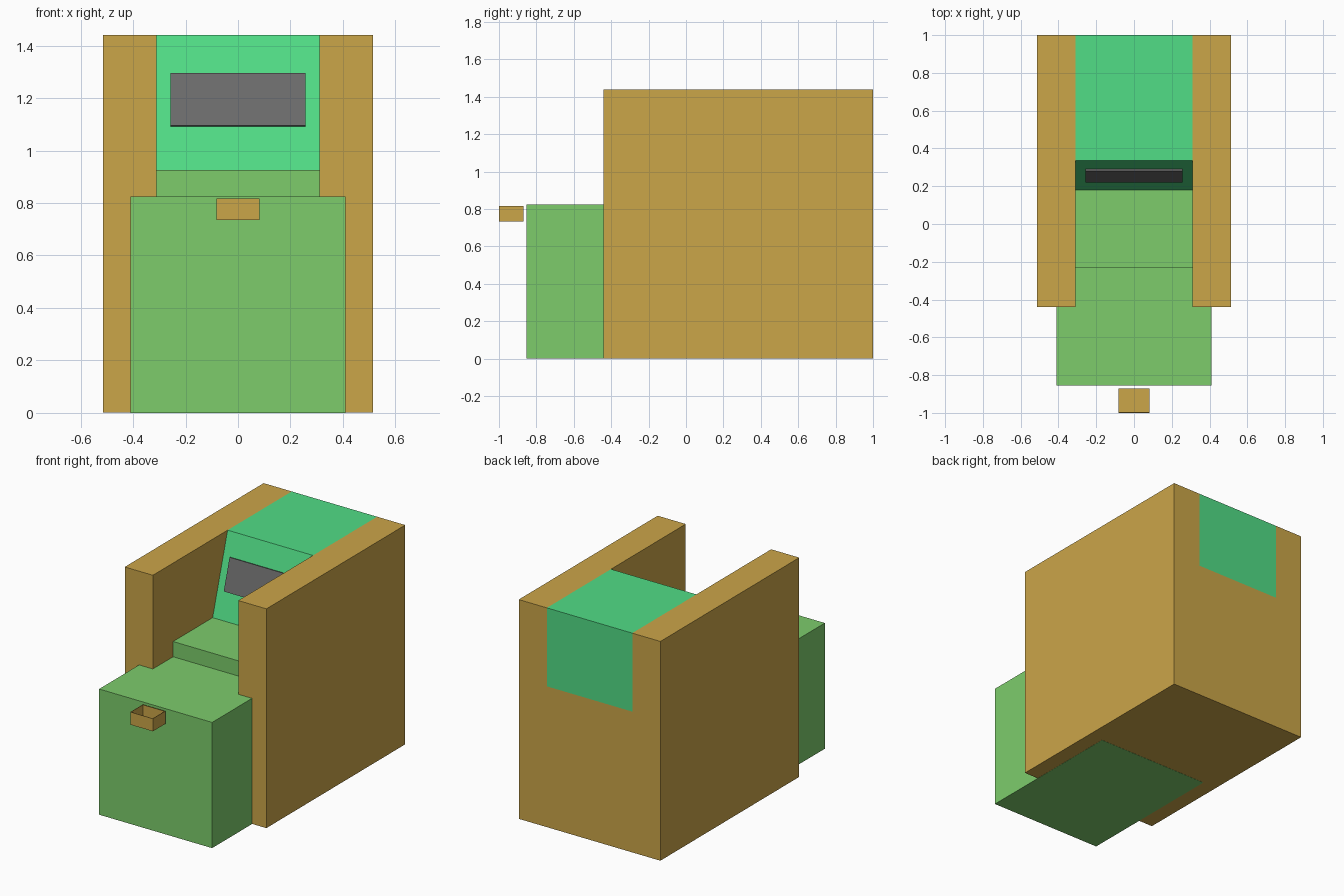
import bpy, bmesh
from math import atan2
from mathutils import Matrix, Vector

if "Cube" in bpy.data.objects:
    bpy.data.objects.remove(bpy.data.objects["Cube"])


def material(name, rgb):
    m = bpy.data.materials.new(name)
    m.diffuse_color = (*[(c / 255) ** 2.2 for c in rgb], 1)
    m.use_nodes = True
    m.node_tree.nodes["Principled BSDF"].inputs["Base Color"].default_value = m.diffuse_color
    return m


TAN = material("tan", (202, 164, 74))
GREEN = material("green", (124, 203, 107))
MINT = material("mint", (82, 220, 133))
DARK = material("dark_grey", (107, 107, 107))


def finish(name, bm, mat):
    bmesh.ops.recalc_face_normals(bm, faces=bm.faces)
    me = bpy.data.meshes.new(name)
    bm.to_mesh(me)
    bm.free()
    me.materials.append(mat)
    ob = bpy.data.objects.new(name, me)
    bpy.context.collection.objects.link(ob)
    return ob


def box(name, lo, hi, mat):
    lo, hi = Vector(lo), Vector(hi)
    bm = bmesh.new()
    bmesh.ops.create_cube(bm, size=1, matrix=Matrix.Translation((lo + hi) / 2)
                          @ Matrix.Diagonal((*(hi - lo), 1)))
    return finish(name, bm, mat)


def extrude_profile(name, yz, half_width, mat):
    bm = bmesh.new()
    face = bm.faces.new([bm.verts.new((-half_width, y, z)) for y, z in yz])
    ext = bmesh.ops.extrude_face_region(bm, geom=[face])["geom"]
    bmesh.ops.translate(bm, vec=(2 * half_width, 0, 0),
                        verts=[v for v in ext if isinstance(v, bmesh.types.BMVert)])
    return finish(name, bm, mat)


# Tall side walls
for side, x0, x1 in (("left", -0.514, -0.31), ("right", 0.31, 0.514)):
    box(side + "_wall", (x0, -0.44, 0.001), (x1, 1.0, 1.44), TAN)

# Cabinet base between the walls, behind the seat
box("rear_base", (-0.31, 0.18, 0.001), (0.31, 1.0, 0.925), TAN)

# Front block and raised step
box("front_block", (-0.41, -0.854, 0), (0.41, 0.18, 0.825), GREEN)
box("step", (-0.31, -0.23, 0.825), (0.31, 0.18, 0.925), GREEN)

# Upper housing with sloped front
extrude_profile("upper_housing",
                [(0.18, 0.925), (0.335, 1.44), (1.0, 1.44), (1.0, 0.925)], 0.31, MINT)

# Thin screen lying on the slope
screen = box("screen", (-0.258, -0.01, -0.105), (0.258, 0.01, 0.105), DARK)
screen.location = (0, 0.2605, 1.193)
screen.rotation_euler.x = -atan2(0.155, 0.515)

# Open-topped tray floating ahead of the front block
bm = bmesh.new()
bmesh.ops.create_cube(bm, size=1, matrix=Matrix.Translation((0, -0.935, 0.776))
                      @ Matrix.Diagonal((0.164, 0.13, 0.083, 1)))
top = max(bm.faces, key=lambda f: f.calc_center_median().z)
bmesh.ops.inset_region(bm, faces=[top], thickness=0.005)
ext = bmesh.ops.extrude_face_region(bm, geom=[top])["geom"]
bmesh.ops.translate(bm, vec=(0, 0, -0.078),
                    verts=[v for v in ext if isinstance(v, bmesh.types.BMVert)])
if top.is_valid:
    bmesh.ops.delete(bm, geom=[top], context="FACES_ONLY")
finish("tray", bm, TAN)
